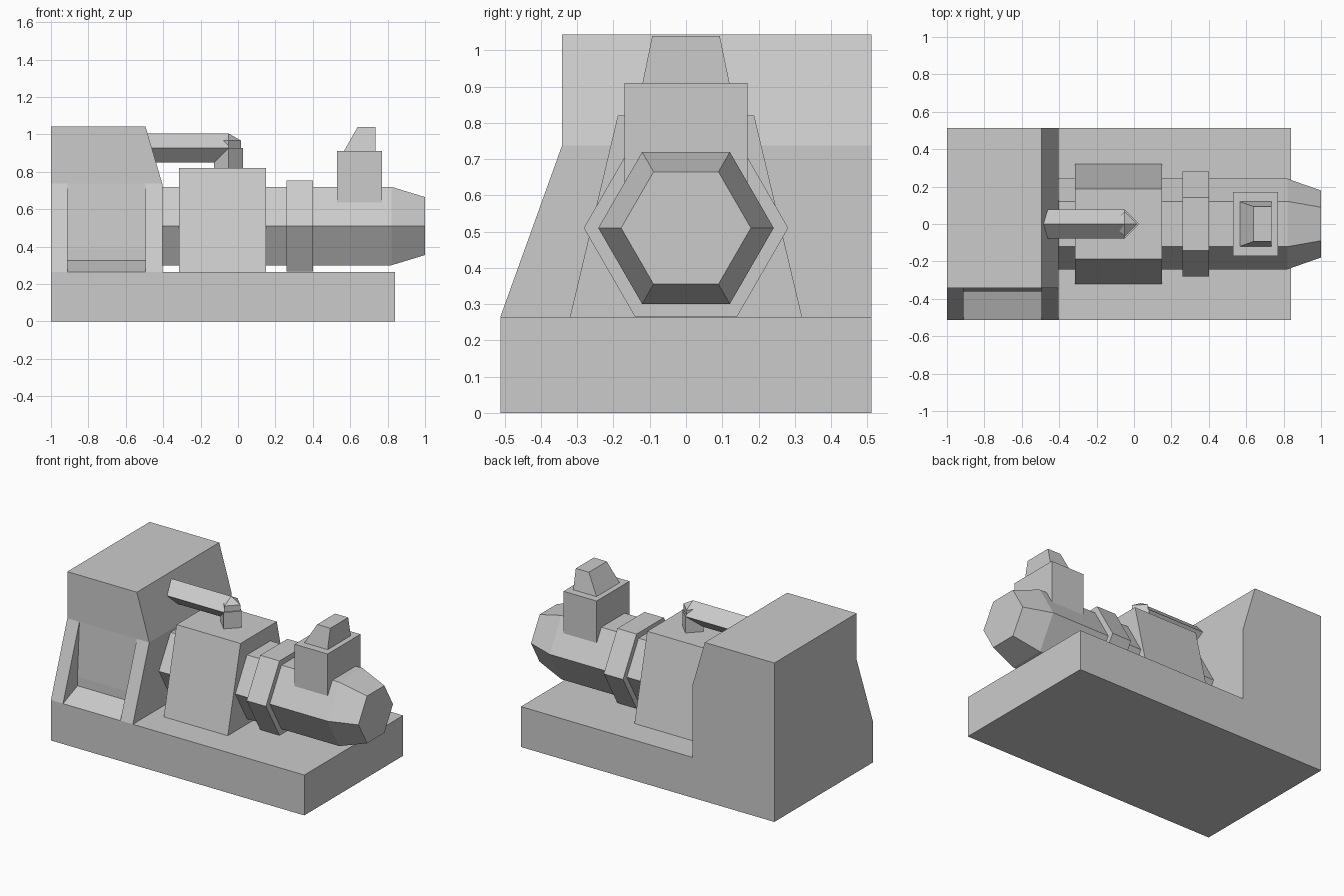
import bpy, bmesh
from math import cos, sin, tau

if "Cube" in bpy.data.objects:
    bpy.data.objects.remove(bpy.data.objects["Cube"])


def loft(name, rings):
    """Solid skinned through closed rings of equal point count, capped at both ends."""
    bm = bmesh.new()
    loops = [[bm.verts.new(p) for p in ring] for ring in rings]
    n = len(loops[0])
    for a, b in zip(loops, loops[1:]):
        for i in range(n):
            j = (i + 1) % n
            bm.faces.new((a[i], a[j], b[j], b[i]))
    bm.faces.new(loops[0])
    bm.faces.new(loops[-1])
    bmesh.ops.recalc_face_normals(bm, faces=bm.faces)
    mesh = bpy.data.meshes.new(name)
    bm.to_mesh(mesh)
    bm.free()
    ob = bpy.data.objects.new(name, mesh)
    bpy.context.collection.objects.link(ob)
    return ob


def along_x(name, yz, x0, x1):
    return loft(name, [[(x, y, z) for y, z in yz] for x in (x0, x1)])


def rect(x0, x1, y, z):
    return [(x0, -y, z), (x1, -y, z), (x1, y, z), (x0, y, z)]


def ring_x(x, r, n, z):
    return [(x, r * cos(tau * i / n), z + r * sin(tau * i / n)) for i in range(n)]


def ring_z(z, r, n, x):
    return [(x + r * cos(tau * i / n), r * sin(tau * i / n), z) for i in range(n)]


def cut(ob, cutter):
    mod = ob.modifiers.new("cut", 'BOOLEAN')
    mod.operation, mod.solver, mod.object = 'DIFFERENCE', 'EXACT', cutter
    bpy.context.view_layer.objects.active = ob
    bpy.ops.object.modifier_apply(modifier=mod.name)
    bpy.data.objects.remove(cutter)


# Bed and cabinet in one side profile
W = 0.512
side = [(-1, 0), (0.84, 0), (0.84, 0.265), (-0.405, 0.265),
        (-0.405, 0.737), (-0.495, 1.043), (-1, 1.043)]
body = loft("bed_and_cabinet", [[(x, y, z) for x, z in side] for y in (-W, W)])

# Sloped cabinet front, continued a little beyond the bed edge
slope = (W - 0.342) / (0.737 - 0.265)
low = 0.737 - (0.60 - 0.342) / slope
cut(body, along_x("slope_cutter", [(-0.342, 1.2), (-0.342, 0.737), (-0.60, low),
                                   (-0.8, low), (-0.8, 1.2)], -1.1, -0.3))

# Recessed tray in the sloped front
cut(body, along_x("tray_cutter", [(-0.342, 0.737), (-0.362, 0.385), (-0.362, 0.325),
                                  (-0.512, 0.265), (-0.612, 0.225), (-0.7, 0.737)],
                  -0.912, -0.495))

# Six-sided barrel with tapered nose, and its collar
AX = 0.51
loft("barrel", [ring_x(-0.43, 0.242, 6, AX), ring_x(0.82, 0.242, 6, AX),
                ring_x(1.0, 0.179, 6, AX)])
loft("barrel_collar", [ring_x(0.26, 0.282, 6, AX), ring_x(0.40, 0.282, 6, AX)])

# Tapered bearing housing
along_x("bearing_housing", [(-0.32, 0.265), (0.32, 0.265), (0.188, 0.82), (-0.188, 0.82)],
        -0.315, 0.15)

# Inlet post and its lopsided cap
loft("inlet_post", [rect(0.53, 0.77, 0.17, 0.6), rect(0.53, 0.77, 0.17, 0.91)])
loft("inlet_cap", [rect(0.563, 0.735, 0.121, 0.905), rect(0.64, 0.735, 0.093, 1.04)])

# Square pipe from cabinet to housing: run, drop and elbow
R, PX, PZ = 0.077, -0.05, 0.928
loft("pipe_run", [ring_x(-0.55, R, 4, PZ), ring_x(PX, R, 4, PZ)])
loft("pipe_drop", [ring_z(0.78, R, 4, PX), ring_z(PZ, R, 4, PX)])
bpy.ops.mesh.primitive_uv_sphere_add(segments=4, ring_count=2, radius=R, location=(PX, 0, PZ))
bpy.context.object.name = "pipe_elbow"
